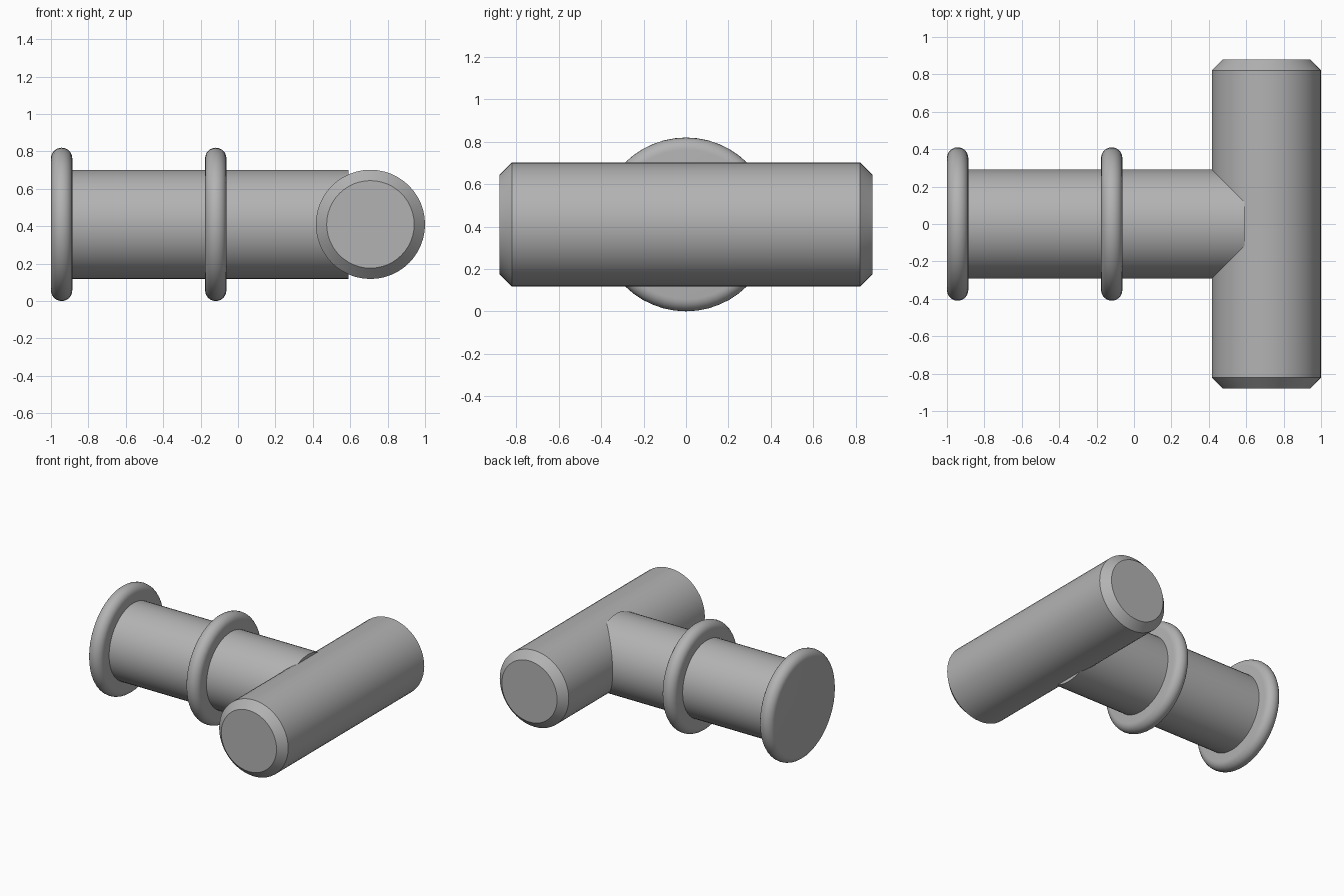
import bpy
import math
from mathutils import Matrix

cube = bpy.data.objects.get("Cube")
if cube:
    bpy.data.objects.remove(cube)

AXIS_Z = 0.41
PIPE_R = 0.292
SIDES = 48

grey = bpy.data.materials.new("plain_grey")
grey.use_nodes = True
grey.diffuse_color = (0.45, 0.45, 0.45, 1)
grey.node_tree.nodes["Principled BSDF"].inputs["Base Color"].default_value = (0.45, 0.45, 0.45, 1)


def lathe(name, profile, matrix):
    """Spin (radius, height) points about local z, with flat end caps."""
    verts, faces = [], []
    for r, h in profile:
        for i in range(SIDES):
            a = math.tau * i / SIDES
            verts.append((r * math.cos(a), r * math.sin(a), h))
    for k in range(len(profile) - 1):
        for i in range(SIDES):
            j = (i + 1) % SIDES
            a, b = k * SIDES, (k + 1) * SIDES
            faces.append((a + i, a + j, b + j, b + i))
    faces.append(tuple(reversed(range(SIDES))))
    faces.append(tuple(range(len(verts) - SIDES, len(verts))))
    mesh = bpy.data.meshes.new(name)
    mesh.from_pydata(verts, [], faces)
    mesh.materials.append(grey)
    obj = bpy.data.objects.new(name, mesh)
    bpy.context.collection.objects.link(obj)
    mesh.transform(matrix)
    bpy.ops.object.select_all(action='DESELECT')
    obj.select_set(True)
    bpy.context.view_layer.objects.active = obj
    bpy.ops.object.shade_smooth_by_angle(angle=math.radians(30))
    return obj


def along_x(x):
    return Matrix.Translation((x, 0, AXIS_Z)) @ Matrix.Rotation(math.pi / 2, 4, 'Y')


# Cross bar with chamfered ends
half, chamfer = 0.88, 0.058
bar = [(PIPE_R - chamfer, -half), (PIPE_R, -half + chamfer),
       (PIPE_R, half - chamfer), (PIPE_R - chamfer, half)]
lathe("cross_bar", bar,
      Matrix.Translation((0.708, 0, AXIS_Z)) @ Matrix.Rotation(math.pi / 2, 4, 'X'))

# Stem running into the cross bar
lathe("stem", [(PIPE_R, -0.95), (PIPE_R, 0.59)], along_x(0))

# Flanges with fully rounded rims
rim = 0.057
flange = []
for k in range(13):
    t = math.pi * (k / 12 - 0.5)
    flange.append((0.41 - rim + rim * math.cos(t), rim * math.sin(t)))
for name, x in (("end_flange", -0.943), ("middle_flange", -0.119)):
    lathe(name, flange, along_x(x))
